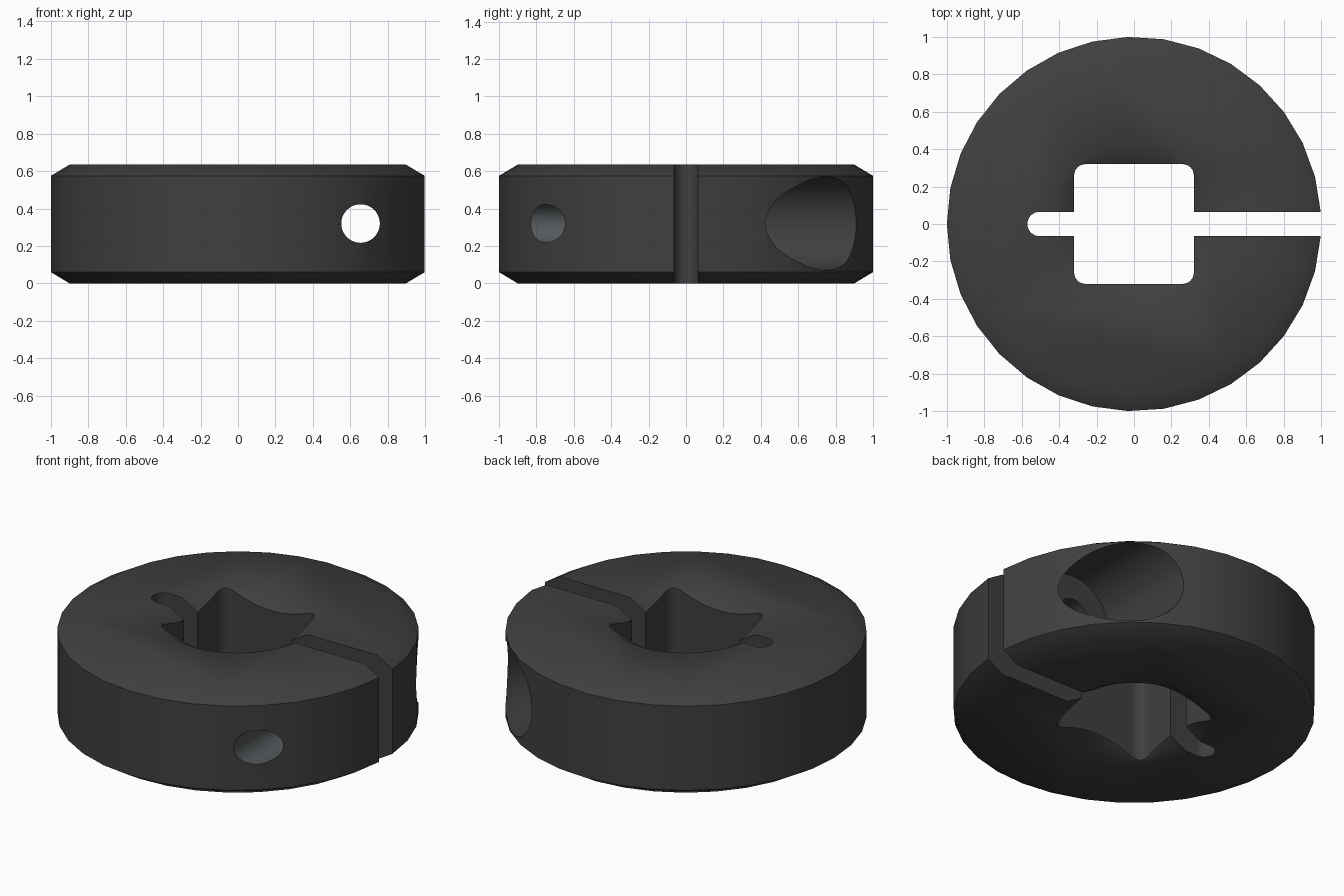
import bpy, bmesh
from math import sin, cos, pi, radians
from mathutils import Vector

if "Cube" in bpy.data.objects:
    bpy.data.objects.remove(bpy.data.objects["Cube"])

H, BOLT_X, BOLT_Z = 0.635, 0.655, 0.32


def loft(name, rings):
    """Closed solid from equal-length rings of 3D points, capped at both ends."""
    bm = bmesh.new()
    vs = [[bm.verts.new(p) for p in r] for r in rings]
    for a, b in zip(vs, vs[1:]):
        for i in range(len(a)):
            j = (i + 1) % len(a)
            bm.faces.new((a[i], a[j], b[j], b[i]))
    bm.faces.new(vs[0][::-1])
    bm.faces.new(vs[-1])
    bmesh.ops.recalc_face_normals(bm, faces=bm.faces)
    me = bpy.data.meshes.new(name)
    bm.to_mesh(me)
    bm.free()
    ob = bpy.data.objects.new(name, me)
    bpy.context.collection.objects.link(ob)
    return ob


def arc(cx, cy, r, a0, a1, n):
    return [(cx + r * cos(radians(a0 + (a1 - a0) * i / n)),
             cy + r * sin(radians(a0 + (a1 - a0) * i / n))) for i in range(n + 1)]


def lathe(name, profile, ring):
    return loft(name, [[(r * x, r * y, z) for x, y in ring] for r, z in profile])


def prism(name, pts):
    return loft(name, [[(x, y, z) for x, y in pts] for z in (-0.2, H + 0.2)])


def bore(name, r, y0, y1, n=48):
    return loft(name, [[(BOLT_X + r * cos(2 * pi * i / n), y, BOLT_Z + r * sin(2 * pi * i / n))
                        for i in range(n)] for y in (y0, y1)])


# chamfered ring body, 32 facets starting and ending at the slit
collar = lathe("clamp_collar", [(0.9, 0), (1, 0.06), (1, H - 0.06), (0.9, H)],
               arc(0, 0, 1, 3.7, 356.3, 32))

# square bore with rounded corners
square = []
for k, (sx, sy) in enumerate(((1, 1), (-1, 1), (-1, -1), (1, -1))):
    square += arc(0.26 * sx, 0.26 * sy, 0.06, 90 * k, 90 * k + 90, 6)

# clamping slit with a round inner end
slit = [(1.3, 0.065)] + arc(-0.505, 0, 0.065, 90, 270, 12) + [(1.3, -0.065)]

# countersinks, bolt hole and bolt head recess
circle = arc(0, 0, 1, 0, 352.5, 47)
cutters = [
    prism("square_bore_cutter", square),
    lathe("top_countersink_cutter", [(0.23, H - 0.12), (0.53, H + 0.06)], circle),
    lathe("bottom_countersink_cutter", [(0.53, -0.06), (0.23, 0.12)], circle),
    prism("slit_cutter", slit),
    bore("bolt_hole_cutter", 0.103, -1.3, 1.3),
    bore("bolt_head_cutter", 0.25, 0.26, 1.3),
]
for c in cutters:
    c.hide_render = True
    m = collar.modifiers.new(c.name, 'BOOLEAN')
    m.operation, m.solver, m.object = 'DIFFERENCE', 'EXACT', c

bpy.context.view_layer.update()
dg = bpy.context.evaluated_depsgraph_get()
mesh = bpy.data.meshes.new_from_object(collar.evaluated_get(dg))
collar.modifiers.clear()
collar.data = mesh
for c in cutters:
    bpy.data.objects.remove(c)

# dark finish, with a bare threaded half of the bolt hole
mesh.materials.clear()
for name, col in (("dark_finish", (0.05, 0.05, 0.05, 1)), ("bare_thread", (0.09, 0.1, 0.105, 1))):
    mat = bpy.data.materials.new(name)
    mat.diffuse_color = col
    mat.use_nodes = True
    mat.node_tree.nodes["Principled BSDF"].inputs["Base Color"].default_value = mat.diffuse_color
    mesh.materials.append(mat)
for p in mesh.polygons:
    pts = [mesh.vertices[i].co for i in p.vertices]
    in_hole = all(abs(Vector((v.x - BOLT_X, v.z - BOLT_Z)).length - 0.103) < 0.003 for v in pts)
    p.material_index = int(in_hole and p.center.y < 0 and abs(p.normal.y) < 0.5)

bpy.ops.object.select_all(action='DESELECT')
collar.select_set(True)
bpy.context.view_layer.objects.active = collar
bpy.ops.object.shade_smooth_by_angle(angle=radians(35))
